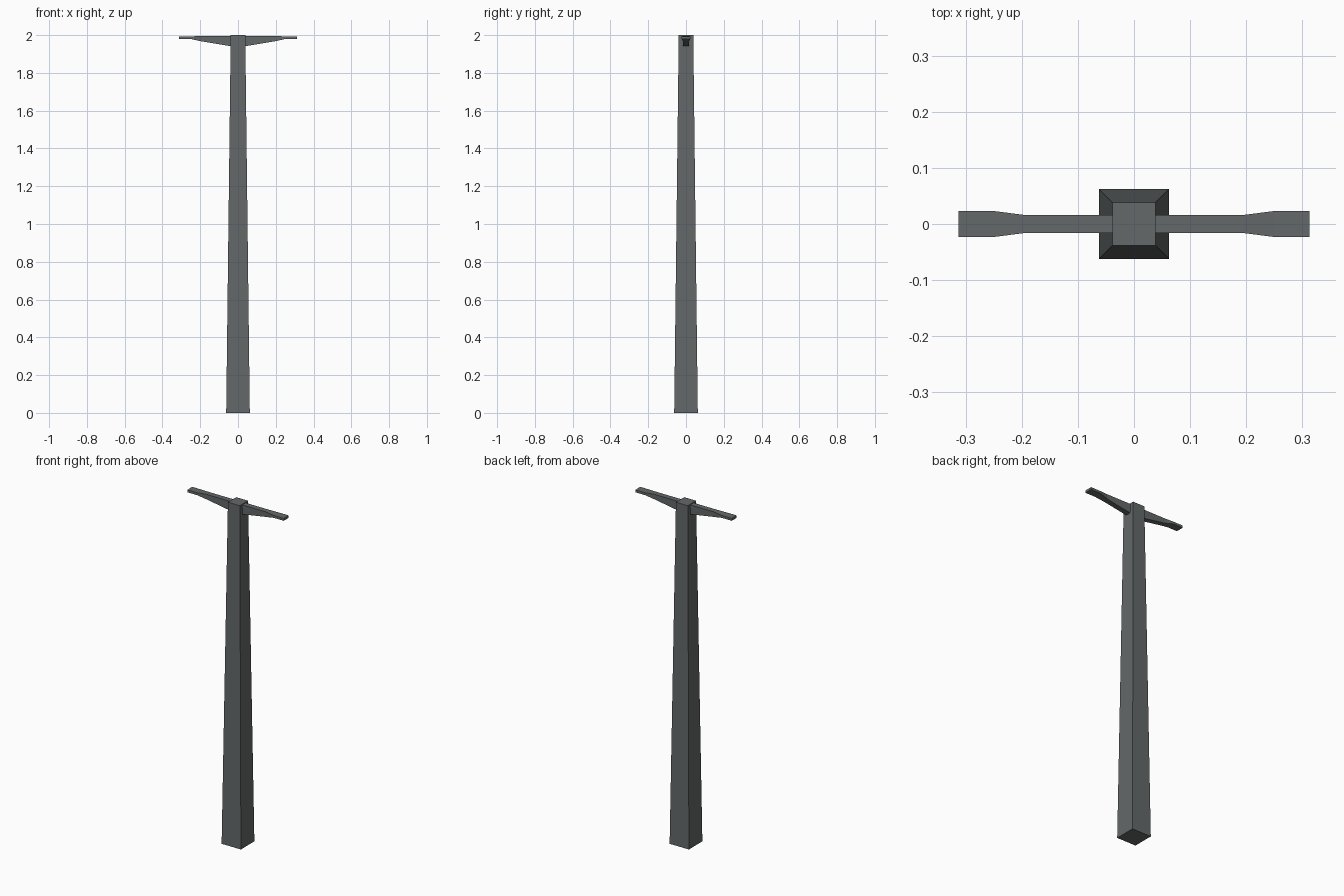
import bpy, bmesh

if "Cube" in bpy.data.objects:
    bpy.data.objects.remove(bpy.data.objects["Cube"])

metal = bpy.data.materials.new("dark grey metal")
metal.diffuse_color = (0.125, 0.138, 0.138, 1)
metal.use_nodes = True
metal.node_tree.nodes["Principled BSDF"].inputs["Base Color"].default_value = metal.diffuse_color


def loft(name, rings):
    """Join four-cornered rings into a closed flat-faced solid."""
    bm = bmesh.new()
    loops = [[bm.verts.new(p) for p in ring] for ring in rings]
    for a, b in zip(loops, loops[1:]):
        for i in range(4):
            j = (i + 1) % 4
            bm.faces.new((a[i], a[j], b[j], b[i]))
    bm.faces.new(loops[0])
    bm.faces.new(loops[-1])
    bmesh.ops.recalc_face_normals(bm, faces=bm.faces)
    mesh = bpy.data.meshes.new(name)
    bm.to_mesh(mesh)
    bm.free()
    mesh.materials.append(metal)
    obj = bpy.data.objects.new(name, mesh)
    bpy.context.collection.objects.link(obj)


# Tapered square post
loft("post", [[(-h, -h, z), (h, -h, z), (h, h, z), (-h, h, z)]
              for h, z in ((0.0625, 0), (0.0385, 2))])

# Two side arms, from post to flared tip: x, half width, bottom, top
sections = [(0.03, 0.016, 1.94, 1.996), (0.194, 0.016, 1.967, 1.996),
            (0.249, 0.023, 1.979, 1.993), (0.313, 0.023, 1.979, 1.993)]
for name, s in (("left_arm", -1), ("right_arm", 1)):
    loft(name, [[(s * x, -w, lo), (s * x, w, lo), (s * x, w, hi), (s * x, -w, hi)]
                for x, w, lo, hi in sections])
